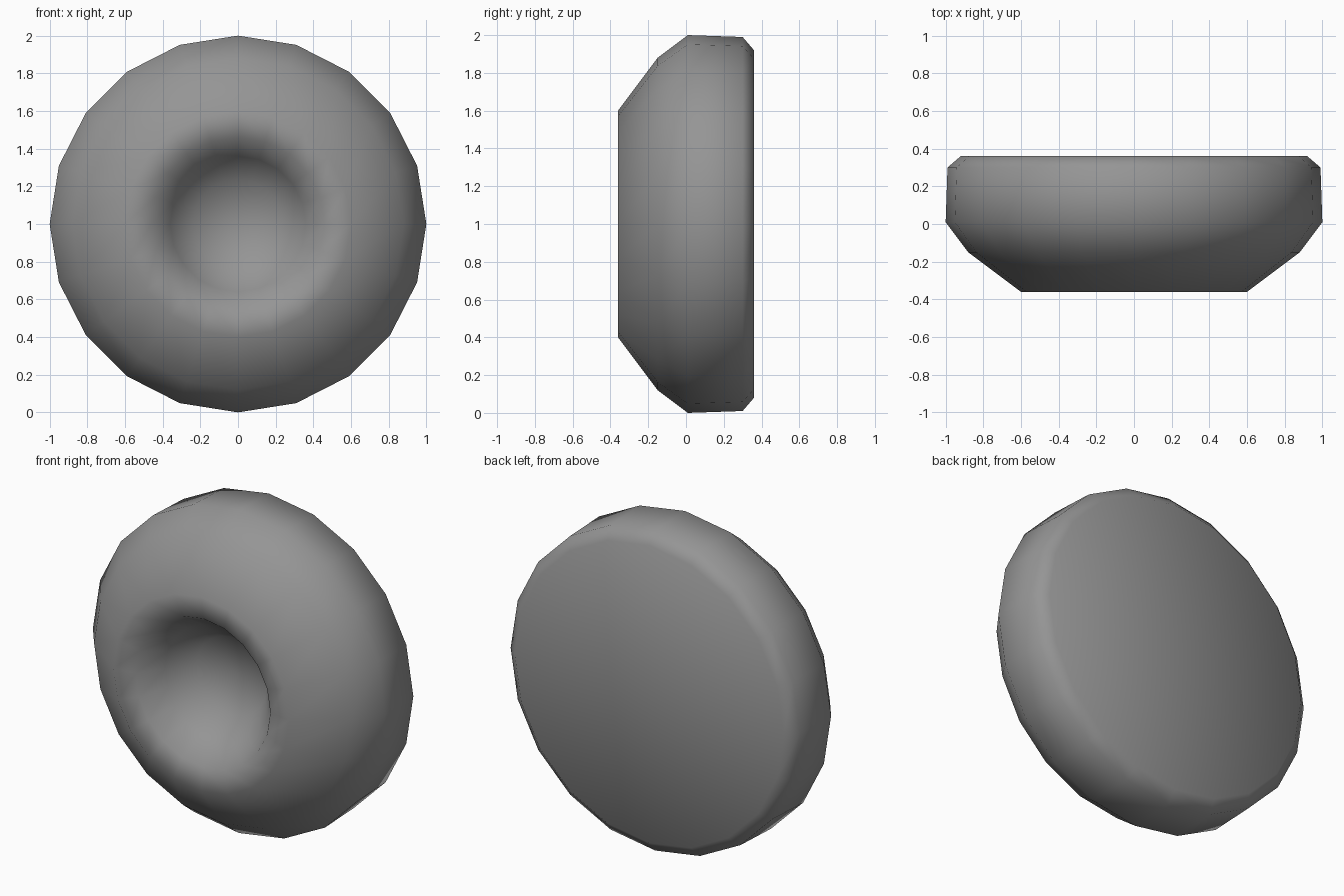
import bpy, bmesh
from math import sin, cos, pi

cube = bpy.data.objects.get("Cube")
if cube:
    bpy.data.objects.remove(cube, do_unlink=True)

# Single plain grey
grey = bpy.data.materials.new("grey")
grey.use_nodes = True
colour = (0.3, 0.3, 0.3, 1)
grey.diffuse_color = colour
grey.node_tree.nodes["Principled BSDF"].inputs["Base Color"].default_value = colour

SIDES = 20
# Cross-section as (radius, y), from the back rim round to the dish floor
profile = [(0.92, 0.36), (0.99, 0.30), (1.0, 0.01), (0.88, -0.15),
           (0.6, -0.36), (0.46, -0.34), (0.36, -0.2), (0.24, -0.06)]

bm = bmesh.new()


def ring(radius, y):
    return [bm.verts.new((radius * sin(2 * pi * i / SIDES), y,
                          1 + radius * cos(2 * pi * i / SIDES)))
            for i in range(SIDES)]


def cap(loop, y):
    centre = bm.verts.new((0, y, 1))
    for i in range(SIDES):
        bm.faces.new((loop[i], loop[(i + 1) % SIDES], centre))


# Rounded body with a dished front and a flat back
rings = [ring(r, y) for r, y in profile]
for a, b in zip(rings, rings[1:]):
    for i in range(SIDES):
        j = (i + 1) % SIDES
        bm.faces.new((a[i], a[j], b[j], b[i]))
cap(rings[0], 0.36)
cap(rings[-1], -0.02)
bmesh.ops.recalc_face_normals(bm, faces=bm.faces)
for face in bm.faces:
    face.smooth = True

mesh = bpy.data.meshes.new("dished_disc")
bm.to_mesh(mesh)
bm.free()
mesh.materials.append(grey)
disc = bpy.data.objects.new("dished_disc", mesh)
bpy.context.collection.objects.link(disc)
